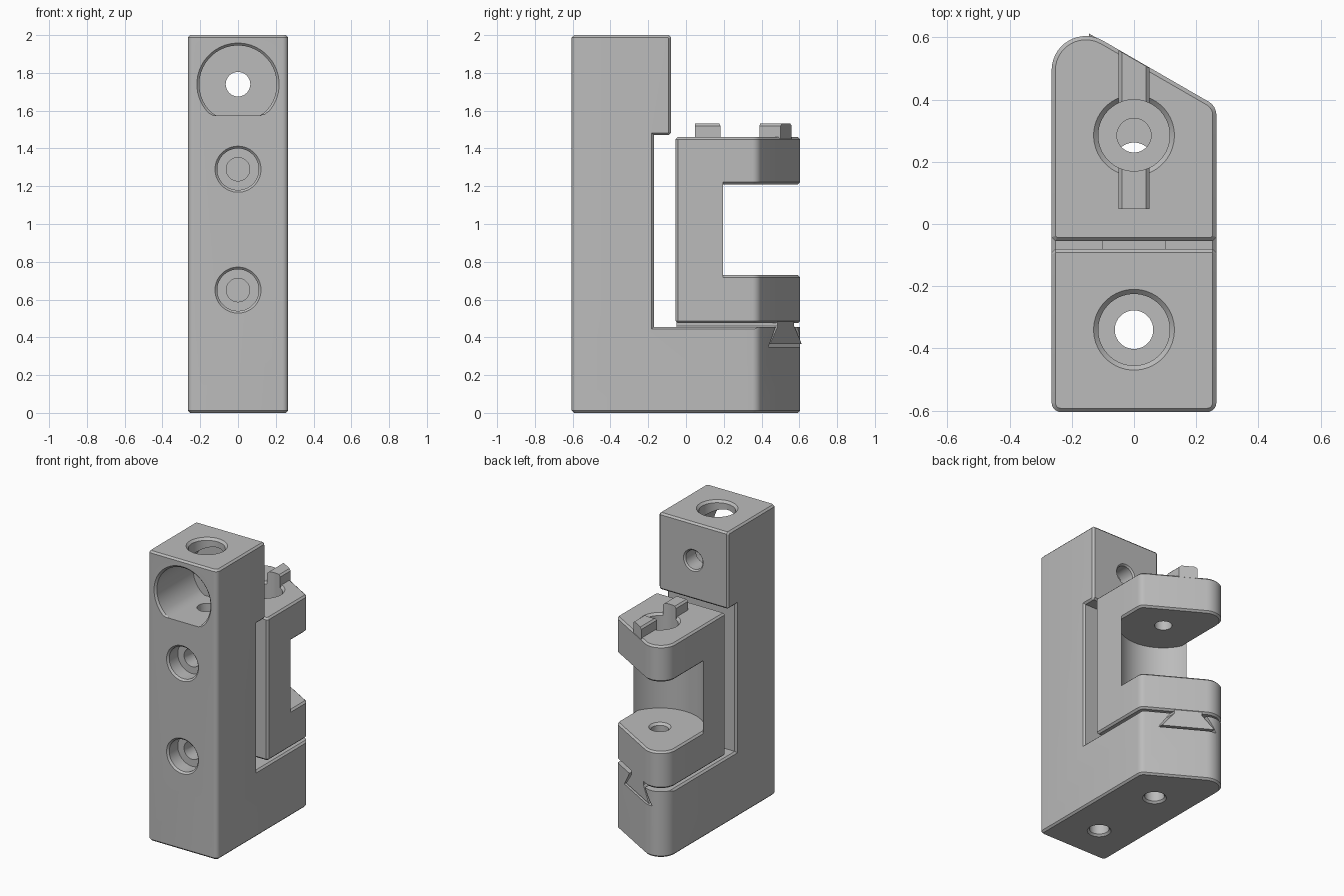
import bpy
import bmesh
import math
from mathutils import Vector

cube = bpy.data.objects.get("Cube")
if cube:
    bpy.data.objects.remove(cube, do_unlink=True)

HALF = 0.265       # half width
EDGE = 0.012       # chamfer size
PIVOT = 0.285      # y of the clamp bore

grey = bpy.data.materials.new("machined_grey")
grey.use_nodes = True
grey.diffuse_color = (0.5, 0.5, 0.5, 1)
grey.node_tree.nodes["Principled BSDF"].inputs["Base Color"].default_value = (0.5, 0.5, 0.5, 1)


def slant(x):
    """y of the angled back face at a given x."""
    return 0.532 - 0.577 * x


def loft(name, sections):
    """Closed solid through matching rings of points."""
    bm = bmesh.new()
    rings = [[bm.verts.new(p) for p in ring] for ring in sections]
    n = len(rings[0])
    for a, b in zip(rings, rings[1:]):
        for i in range(n):
            j = (i + 1) % n
            bm.faces.new((a[i], a[j], b[j], b[i]))
    bm.faces.new(rings[0])
    bm.faces.new(rings[-1])
    bmesh.ops.recalc_face_normals(bm, faces=bm.faces)
    mesh = bpy.data.meshes.new(name)
    bm.to_mesh(mesh)
    bm.free()
    obj = bpy.data.objects.new(name, mesh)
    bpy.context.collection.objects.link(obj)
    return obj


def corner_normals(pts, i):
    p = Vector(pts[i])
    d1 = (p - Vector(pts[i - 1])).normalized()
    d2 = (Vector(pts[(i + 1) % len(pts)]) - p).normalized()
    return p, Vector((d1.y, -d1.x)), Vector((d2.y, -d2.x))


def offset(pts, d):
    """Mitred offset of a counter-clockwise outline."""
    out = []
    for i in range(len(pts)):
        p, n1, n2 = corner_normals(pts, i)
        out.append(p + (n1 + n2) * d / (1 + n1.dot(n2)))
    return out


def rounded(corners):
    """Outline from (x, y, radius, segments) corners."""
    pts = [c[:2] for c in corners]
    out = []
    for i, (_, _, r, segs) in enumerate(corners):
        p, n1, n2 = corner_normals(pts, i)
        centre = p - (n1 + n2) * r / (1 + n1.dot(n2))
        start = math.atan2(n1.y, n1.x)
        turn = math.acos(max(-1, min(1, n1.dot(n2))))
        for k in range(segs + 1):
            a = start + turn * k / segs
            out.append(centre + Vector((math.cos(a), math.sin(a))) * r)
    return out


def prism(name, outline, z0, z1, c=EDGE):
    """Vertical prism with chamfered ends."""
    if c:
        inner = offset(outline, -c)
        levels = [(inner, z0), (outline, z0 + c), (outline, z1 - c), (inner, z1)]
    else:
        levels = [(outline, z0), (outline, z1)]
    return loft(name, [[(p[0], p[1], z) for p in o] for o, z in levels])


def rail(name, profile, y0, shift=0.0, to_slant=True, y1=0.75):
    """Bar along y from an x-z profile, ended by the angled face or square."""
    return loft(name, [[(x, y0, z) for x, z in profile],
                       [(x, slant(x) + shift if to_slant else y1, z) for x, z in profile]])


def bore(name, profile, axis, u, flat=-9.0, segs=48):
    """Turned solid along z at y = u, or along y at z = u, optionally flat-floored."""
    rings = []
    for t, r in profile:
        ring = []
        for k in range(segs):
            a = math.tau * (k + 0.5) / segs
            x, v = r * math.cos(a), u + r * math.sin(a)
            ring.append((x, v, t) if axis == "z" else (x, t, max(v, flat)))
        rings.append(ring)
    return loft(name, rings)


def combine(obj, others, operation):
    for other in others:
        other.hide_render = True
        mod = obj.modifiers.new("bool", "BOOLEAN")
        mod.operation = operation
        mod.solver = "EXACT"
        mod.object = other
    bpy.context.view_layer.update()
    dg = bpy.context.evaluated_depsgraph_get()
    mesh = bpy.data.meshes.new_from_object(obj.evaluated_get(dg), depsgraph=dg)
    obj.modifiers.clear()
    obj.data = mesh
    for other in others:
        bpy.data.objects.remove(other, do_unlink=True)


def finish(obj):
    obj.data.materials.clear()
    obj.data.materials.append(grey)
    bpy.ops.object.select_all(action="DESELECT")
    obj.select_set(True)
    bpy.context.view_layer.objects.active = obj
    bpy.ops.object.shade_smooth_by_angle(angle=math.radians(25))


def plan(front, radius, segs):
    return rounded([(-HALF, front, radius, segs), (HALF, front, radius, segs),
                    (HALF, slant(HALF), 0.05, 6), (-HALF, slant(-HALF), 0.11, 14)])


# Column and foot: one block with the back recess cut away
frame = prism("column_and_foot", plan(-0.605, 0.03, 5), 0, 2)
recess = [(-0.17, 0.455), (1, 0.455), (1, 2.1), (-0.192, 2.1),
          (-0.08, 1.988), (-0.08, 1.482), (-0.092, 1.47), (-0.17, 1.47)]
flare = 0.018
wide = offset(recess, flare)
side = HALF - EDGE
cutters = [loft("recess_cutter", [
    [(x, p[0], p[1]) for p in o]
    for x, o in ((-side - flare, wide), (-side, recess), (side, recess), (side + flare, wide))])]

# Dovetail groove in the foot
cutters.append(rail("groove_cutter", [(-0.165, 0.35), (0.165, 0.35), (0.1, 0.455),
                                      (0.1, 0.47), (-0.1, 0.47), (-0.1, 0.455)],
                    -0.168, to_slant=False))

# Large front pocket, its back hole, the vertical bores and the screw holes
cutters += [
    bore("pocket_cutter", [(-0.62, 0.233), (-0.592, 0.205), (-0.2, 0.205)], "y", 1.74, flat=1.575),
    bore("back_hole_cutter", [(-0.25, 0.065), (-0.09, 0.065), (-0.07, 0.085)], "y", 1.74),
    bore("top_bore_cutter", [(1.75, 0.115), (1.985, 0.115), (2.02, 0.15)], "z", -0.34),
    bore("long_bore_cutter", [(-0.02, 0.095), (0.013, 0.062), (1.65, 0.062)], "z", -0.34),
    bore("foot_hole_cutter", [(-0.02, 0.095), (0.013, 0.062), (0.4, 0.062)], "z", 0.2),
]
for z in (0.65, 1.29):
    cutters.append(bore("screw_hole_cutter", [(-0.625, 0.142), (-0.593, 0.11), (-0.5, 0.11),
                                              (-0.5, 0.062), (-0.13, 0.062)], "y", z))
combine(frame, cutters, "DIFFERENCE")
finish(frame)

# Clamp: two jaws joined by a wall with a hollow round inside
jaw_plan = plan(-0.055, EDGE, 1)
clamp = prism("clamp", jaw_plan, 0.475, 0.73)
upper = prism("upper_jaw", jaw_plan, 1.21, 1.46)
hollow = 0.28
start = -math.acos(HALF / hollow)
wall_plan = jaw_plan[:4]
for k in range(33):
    a = start + (-math.pi - 2 * start) * k / 32
    wall_plan.append((hollow * math.cos(a), PIVOT + hollow * math.sin(a)))
wall = prism("wall", wall_plan, 0.49, 1.445, c=0)
tongue = rail("tongue", [(-0.145, 0.365), (0.145, 0.365), (0.075, 0.46),
                         (0.075, 0.5), (-0.075, 0.5), (-0.075, 0.46)], -0.05, -0.003)
combine(clamp, [wall, upper, tongue], "UNION")
combine(clamp, [bore("pivot_cutter", [
    (0.3, 0.055), (0.715, 0.055), (0.73, 0.07), (1.2, 0.07), (1.2, 0.055),
    (1.33, 0.055), (1.33, 0.115), (1.445, 0.115), (1.48, 0.15)], "z", PIVOT)], "DIFFERENCE")
finish(clamp)

# Raised keys on the upper jaw, split by the bore
keys = rail("alignment_keys", [(-0.05, 1.44), (0.05, 1.44), (0.05, 1.52), (0.038, 1.532),
                               (-0.038, 1.532), (-0.05, 1.52)], 0.048, -0.002)
combine(keys, [bore("key_cutter", [(1.4, 0.115), (1.6, 0.115)], "z", PIVOT)], "DIFFERENCE")
finish(keys)
